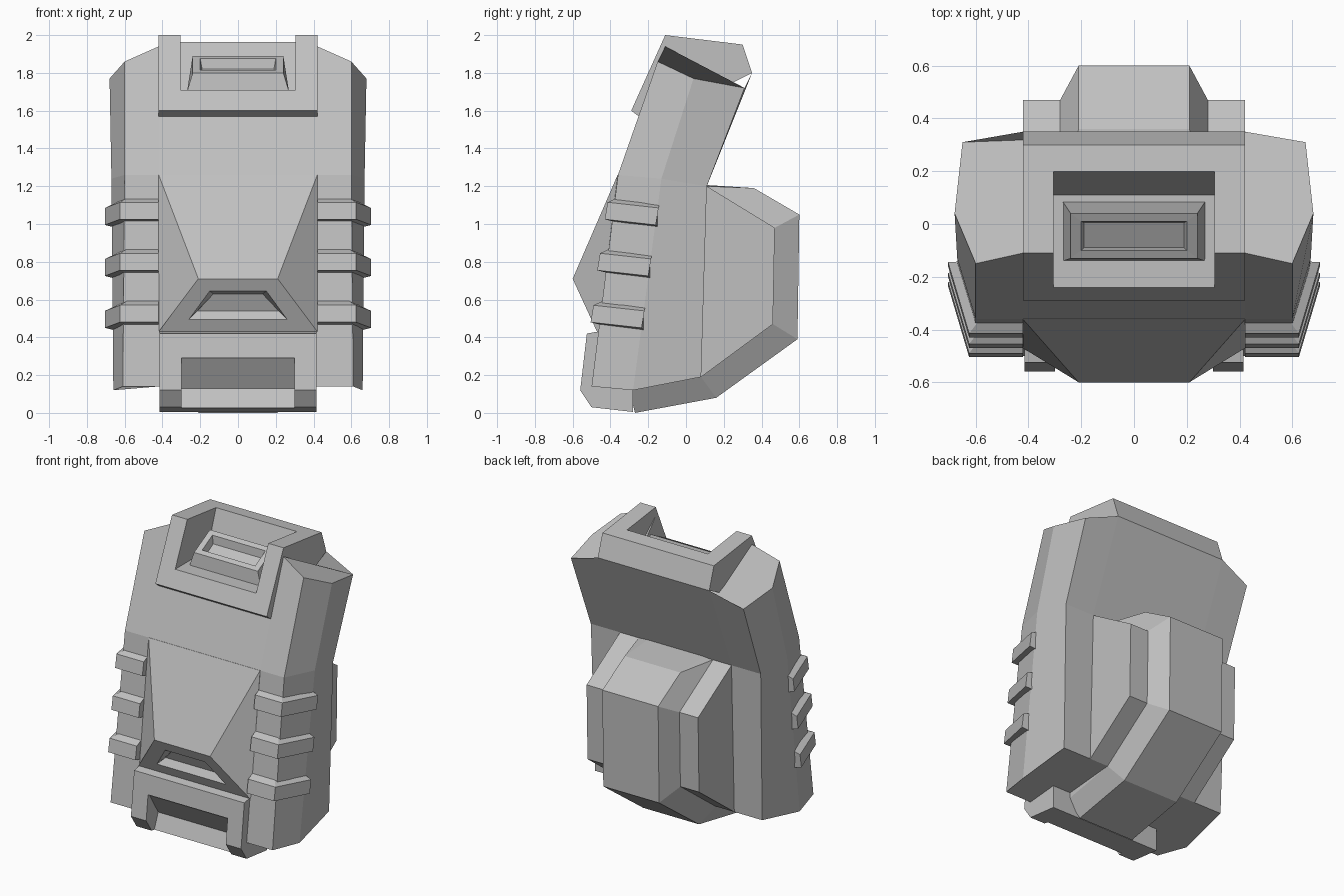
import bpy, bmesh

cube = bpy.data.objects.get("Cube")
if cube:
    bpy.data.objects.remove(cube)

grey = bpy.data.materials.new("plain_grey")
grey.use_nodes = True
grey.diffuse_color = (0.53, 0.53, 0.53, 1)
grey.node_tree.nodes["Principled BSDF"].inputs["Base Color"].default_value = grey.diffuse_color


def finish(name, bm):
    bmesh.ops.remove_doubles(bm, verts=bm.verts, dist=0.0005)
    bmesh.ops.recalc_face_normals(bm, faces=bm.faces)
    mesh = bpy.data.meshes.new(name)
    bm.to_mesh(mesh)
    bm.free()
    mesh.materials.append(grey)
    obj = bpy.data.objects.new(name, mesh)
    bpy.context.collection.objects.link(obj)
    return obj


def loft(name, rings):
    """Closed solid through rings that have equal point counts."""
    bm = bmesh.new()
    loops = [[bm.verts.new(p) for p in ring] for ring in rings]
    for a, b in zip(loops, loops[1:]):
        for i in range(len(a)):
            j = (i + 1) % len(a)
            bm.faces.new((a[i], a[j], b[j], b[i]))
    bm.faces.new(loops[0])
    bm.faces.new(loops[-1])
    return finish(name, bm)


def mirrored(half):
    """Complete a right-to-left ring from its +x half."""
    return half + [(-x, y, z) for x, y, z in reversed(half)]


def extrude(name, half_width, profile):
    return loft(name, [[(x, y, z) for y, z in profile] for x in (-half_width, half_width)])


def cut(obj, cutter):
    cutter.hide_render = True
    cutter.hide_set(True)
    mod = obj.modifiers.new("notch", "BOOLEAN")
    mod.operation = "DIFFERENCE"
    mod.solver = "EXACT"
    mod.object = cutter


# Main shell: wide bent body with chamfered sides
bottom = [(.42, -.50, .14), (.61, -.50, .14), (.66, -.28, .12), (.63, .08, .19), (.42, .08, .19)]
waist = [(.42, -.36, 1.26), (.60, -.36, 1.26), (.67, -.13, 1.24), (.64, .11, 1.20), (.42, .11, 1.20)]
top = [(.42, -.11, 1.94), (.60, -.15, 1.86), (.68, .04, 1.77), (.65, .31, 1.72), (.42, .35, 1.80)]
body = loft("body", [mirrored(r) for r in (bottom, waist, top)])

# Top and bottom end frames
top_frame = extrude("top_frame", .42, [
    (-.29, 1.60), (-.11, 2.0), (.30, 1.95), (.35, 1.80), (.05, 1.65), (-.25, 1.57)])
bottom_frame = extrude("bottom_frame", .415, [
    (-.47, .43), (-.525, .42), (-.56, .12), (-.50, .03), (-.28, .005), (-.28, .30)])

# Notches through the frames and the shell behind them
top_notch = extrude("top_notch_cutter", .305, [
    (-.5, 1.71), (.11, 1.71), (.20, 1.965), (.24, 2.1), (-.5, 2.1)])
bottom_notch = extrude("bottom_notch_cutter", .30, [
    (-.7, .29), (-.53, .29), (-.43, .13), (-.475, .02), (-.48, -.1), (-.7, -.1)])
for part, cutter in ((body, top_notch), (top_frame, top_notch),
                     (body, bottom_notch), (bottom_frame, bottom_notch)):
    cut(part, cutter)


# Hollow socket inside the top notch
def socket_ring(width, y0, z0, y1, z1):
    return [(-width, y0, z0), (width, y0, z0), (width, y1, z1), (-width, y1, z1)]


loft("top_socket", [
    socket_ring(.27, -.14, 1.70, .085, 1.70),
    socket_ring(.24, -.13, 1.80, .04, 1.89),
    socket_ring(.20, -.10, 1.815, .01, 1.875),
    socket_ring(.19, -.09, 1.765, .005, 1.82)])


# Front wedge with a recessed slot in its lower face
def slope_y(z):
    return -.60 + (.71 - z) * .46


def trapezoid(w_top, z_top, w_low, z_low, depth=0):
    return mirrored([(w_top, slope_y(z_top) + depth, z_top), (w_low, slope_y(z_low) + depth, z_low)])


loft("front_wedge", [
    mirrored([(.42, -.30, 1.26), (.42, -.35, .43)]),
    mirrored([(.42, -.362, 1.26), (.42, -.462, .43)]),
    trapezoid(.21, .71, .42, .43),
    trapezoid(.15, .645, .26, .495),
    trapezoid(.13, .63, .215, .54, .05)])

# Rear pack: wide block and a raised chamfered centre
extrude("rear_block", .42, [(.0, 1.20), (.11, 1.20), (.47, .98), (.46, .47), (.08, .19), (.0, .19)])
rim = [(.05, 1.2), (.11, 1.2), (.47, .98), (.46, .47), (.08, .19), (-.30, .12), (-.28, .3)]
panel = [(.05, 1.21), (.36, 1.19), (.60, 1.05), (.59, .39), (.16, .08), (-.27, 0), (-.27, .3)]
loft("rear_panel", [[(x, y, z) for y, z in prof]
                    for x, prof in ((-.28, rim), (-.21, panel), (.21, panel), (.28, rim))])

# Three grip ribs wrapping each front corner
for level, (z, y) in enumerate(((1.07, -.43), (.80, -.47), (.525, -.505)), 1):
    for side, label in ((1, "left"), (-1, "right")):
        rings = []
        for x, dy, dz, ix, iy in ((.42, 0, 0, 0, .08), (.625, 0, 0, -.05, .08), (.705, .27, -.03, -.08, .02)):
            rings.append([
                (side * (x + ix), y + dy + iy, z + dz + .075),
                (side * x, y + dy + .015, z + dz + .045),
                (side * x, y + dy, z + dz - .045),
                (side * (x + ix), y + dy + iy, z + dz - .065)])
        loft(f"{label}_rib_{level}", rings)
